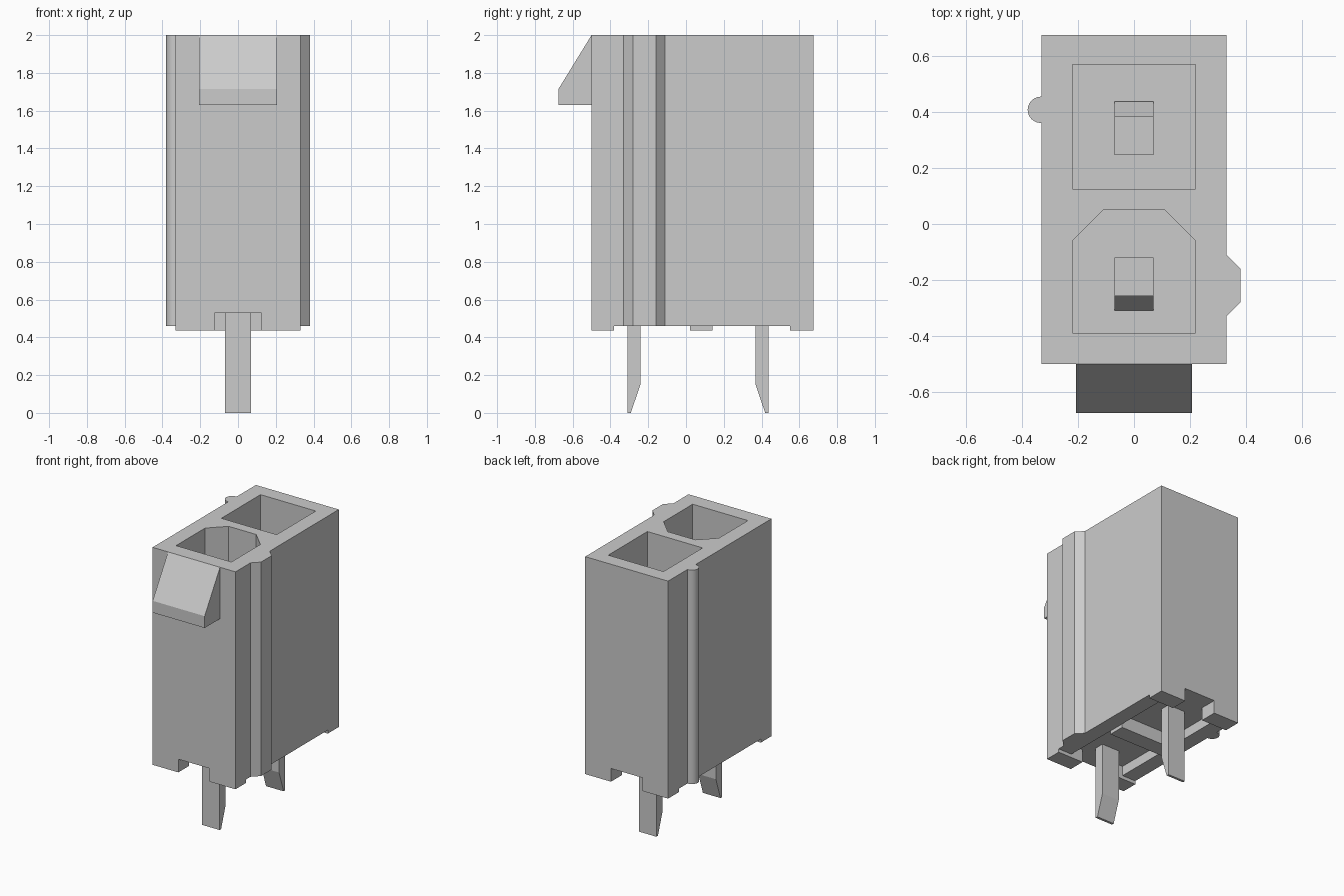
import bpy, bmesh, math
from mathutils import Vector

if "Cube" in bpy.data.objects:
    bpy.data.objects.remove(bpy.data.objects["Cube"])

grey = bpy.data.materials.new("light grey")
grey.use_nodes = True
COLOUR = (0.6, 0.6, 0.6, 1)
grey.diffuse_color = COLOUR
grey.node_tree.nodes["Principled BSDF"].inputs["Base Color"].default_value = COLOUR


def prism(name, points, offset):
    """Extrude a closed 3D polygon along offset."""
    bm = bmesh.new()
    face = bm.faces.new([bm.verts.new(p) for p in points])
    top = bmesh.ops.extrude_face_region(bm, geom=[face])
    verts = [g for g in top["geom"] if isinstance(g, bmesh.types.BMVert)]
    bmesh.ops.translate(bm, verts=verts, vec=Vector(offset))
    bmesh.ops.recalc_face_normals(bm, faces=bm.faces)
    mesh = bpy.data.meshes.new(name)
    bm.to_mesh(mesh)
    bm.free()
    mesh.materials.append(grey)
    ob = bpy.data.objects.new(name, mesh)
    bpy.context.collection.objects.link(ob)
    return ob


def upright(name, outline, z0, z1):
    return prism(name, [(x, y, z0) for x, y in outline], (0, 0, z1 - z0))


def across(name, profile, half):
    """Side profile (y, z) extruded symmetrically in x."""
    return prism(name, [(-half, y, z) for y, z in profile], (2 * half, 0, 0))


def box(name, half, y0, y1, z0, z1):
    return across(name, [(y0, z0), (y1, z0), (y1, z1), (y0, z1)], half)


def boolean(target, other, operation):
    mod = target.modifiers.new(operation, 'BOOLEAN')
    mod.object, mod.operation, mod.solver = other, operation, 'EXACT'
    bpy.context.view_layer.objects.active = target
    bpy.ops.object.modifier_apply(modifier=mod.name)
    bpy.data.objects.remove(other)


# Housing outline with the angular key rib (+x) and the round key rib (-x)
W, FRONT, BACK, BASE, TOP = 0.33, -0.5, 0.675, 0.46, 2.0
outline = [(-W, FRONT), (W, FRONT), (W, -0.33), (0.38, -0.28), (0.38, -0.16),
           (W, -0.11), (W, BACK), (-W, BACK)]
outline.append((-W, 0.455))
for i in range(13):
    a = math.pi / 2 + math.pi * i / 12
    outline.append((-0.333 + 0.047 * math.cos(a), 0.408 + 0.047 * math.sin(a)))
outline.append((-W, 0.36))
housing = upright("housing", outline, BASE, TOP)

# Plug cavities: square at the back, clipped corners at the front
boolean(housing, upright("cutter", [(-0.22, 0.125), (0.22, 0.125), (0.22, 0.57),
                                    (-0.22, 0.57)], 0.65, 2.1), 'DIFFERENCE')
boolean(housing, upright("cutter", [(-0.22, -0.39), (0.22, -0.39), (0.22, -0.06),
                                    (0.11, 0.05), (-0.11, 0.05), (-0.22, -0.06)],
                         0.65, 2.1), 'DIFFERENCE')

# Standoff feet across both ends, and recesses below
for y0, y1 in ((FRONT, -0.38), (0.55, BACK)):
    boolean(housing, box("foot", W, y0, y1, 0.435, 0.5), 'UNION')
for y0, y1 in ((-0.38, 0.02), (0.14, 0.55)):
    boolean(housing, box("cutter", 0.22, y0, y1, 0.4, 0.53), 'DIFFERENCE')
for y0, y1 in ((-0.6, -0.36), (0.53, 0.8)):
    boolean(housing, box("cutter", 0.125, y0, y1, 0.4, 0.53), 'DIFFERENCE')
boolean(housing, box("middle_foot", 0.22, 0.02, 0.14, 0.435, 0.5), 'UNION')
bpy.ops.object.select_all(action='DESELECT')
housing.select_set(True)
bpy.context.view_layer.objects.active = housing
bpy.ops.object.shade_smooth_by_angle(angle=math.radians(25))

# Latch ramp on the front
across("latch_ramp", [(FRONT, TOP), (-0.675, 1.715), (-0.675, 1.63), (FRONT, 1.63)], 0.207)

# Contact pins: square blade in the cavity, thinner cranked leg below
pin = [(0.0, 0.0), (0.018, 0.0), (0.07, 0.155), (0.07, 0.56), (0.19, 0.56),
       (0.19, 1.35), (0.052, 1.35), (0.052, 0.76), (0.0, 0.66)]
for name, y, side in (("front_pin", -0.31, 1), ("back_pin", 0.437, -1)):
    across(name, [(y + side * d, z) for d, z in pin], 0.07)
